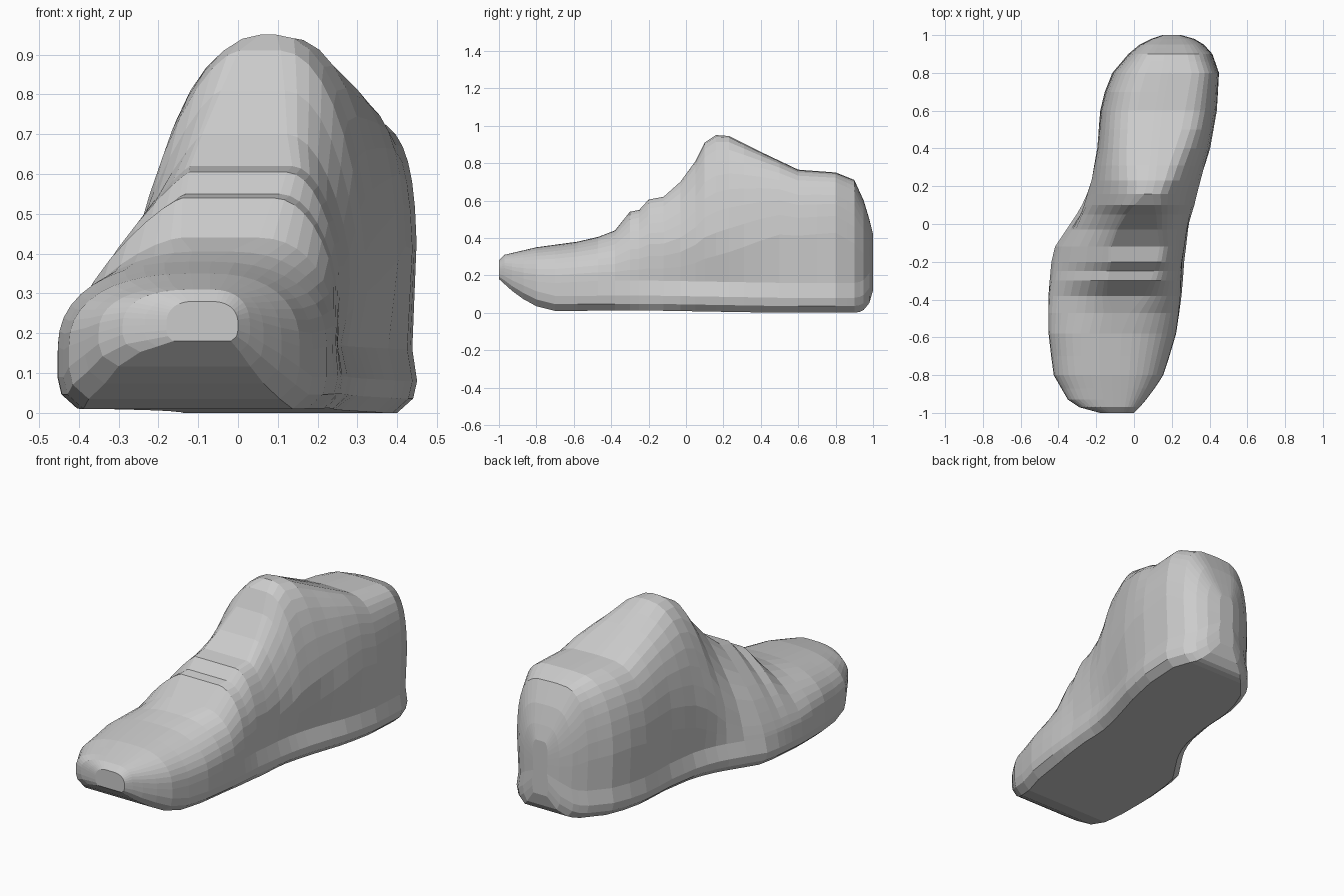
import bpy, bmesh
from math import sin, cos, pi, exp

if "Cube" in bpy.data.objects:
    bpy.data.objects.remove(bpy.data.objects["Cube"])

# Shoe outline curves as (y, value) points running from toe to heel
LEFT = [(-1, -.18), (-.97, -.29), (-.93, -.35), (-.8, -.425), (-.6, -.452), (-.4, -.455),
        (-.2, -.44), (-.1, -.42), (0, -.345), (.1, -.29), (.2, -.245), (.4, -.2), (.6, -.18),
        (.7, -.155), (.8, -.115), (.9, -.03), (.95, .03), (.98, .09), (1, .15)]
RIGHT = [(-1, 0), (-.97, .03), (-.9, .09), (-.8, .155), (-.6, .22), (-.4, .25), (-.2, .27),
         (0, .305), (.2, .355), (.4, .405), (.6, .44), (.8, .45), (.9, .415),
         (.95, .37), (.98, .32), (1, .25)]
TOP = [(-1, .28), (-.97, .31), (-.8, .35), (-.58, .38), (-.45, .41), (-.38, .44), (-.3, .54),
       (-.25, .55), (-.2, .605), (-.12, .62), (-.03, .7), (.05, .81), (.1, .91), (.16, .95),
       (.23, .945), (.4, .86), (.6, .765), (.8, .75), (.9, .71), (.95, .6), (.98, .5), (1, .42)]
BOTTOM = [(-1, .18), (-.9, .09), (-.8, .035), (-.7, .01), (-.2, .012), (.5, 0), (.92, 0),
          (.96, .02), (.985, .06), (1, .12)]
# Middle of the top, half width of its flat part, and squareness of each shoulder
CREST = [(-1, -.09), (-.6, -.1), (-.2, 0), (0, .02), (.2, .09), (.6, .13), (1, .2)]
FLAT = [(-1, .02), (-.5, .03), (-.36, .11), (-.1, .13), (.05, .08), (.16, .02), (1, .02)]
ROUND_LEFT = [(-1, 2.4), (-.55, 2.2), (-.35, 1.35), (-.2, 1.2), (0, 1.2), (.1, 1.6), (.2, 2.1),
              (.4, 2.9), (.7, 3.4), (1, 3)]
ROUND_RIGHT = [(-1, 2.4), (-.5, 2.3), (-.3, 2), (0, 1.9), (.2, 2.2), (.35, 2.9), (.5, 4),
               (.8, 4.7), (1, 3)]
STATIONS = [-1, -.985, -.97, -.93, -.87, -.8, -.7, -.58, -.47, -.38, -.3, -.25, -.2, -.12, -.03,
            .05, .1, .16, .23, .31, .4, .5, .6, .7, .8, .86, .9, .93, .95, .98, 1]


def at(curve, y):
    for (a, p), (b, q) in zip(curve, curve[1:]):
        if y <= b:
            return p + (q - p) * (y - a) / (b - a)
    return curve[-1][1]


def half(side, shoulder, sign, y, steps=10):
    """One side of a cross-section, from sole edge up to the flat top."""
    top, low, edge = at(TOP, y), at(BOTTOM, y), at(side, y)
    start = at(CREST, y) + sign * min(at(FLAT, y), abs(edge - at(CREST, y)) * .5)
    reach, n, height = edge - start, at(shoulder, y), top - low
    inset = sign * min(.05, abs(reach) * .25)
    waist = sign * (.035 if sign > 0 else .025) * exp(-((y - .15) / .28) ** 2)
    groove = sign * .012 * min(1, max(0, (y + .5) / .3))
    rim, wall = low + min(.08, height * .28), low + min(.16, height * .42)
    pts = [(edge - inset - waist * .6, low),
           (edge - inset * .2 - waist * .6, low + (rim - low) * .45),
           (edge - waist * .6, rim)]
    for i in range(steps + 1):
        t = pi / 2 * i / steps
        c = cos(t) if i < steps else 0
        z = wall + (top - wall) * sin(t) ** (2 / n)
        fade = min(1, max(0, (.38 - z) / .2))
        pts.append((start + reach * c ** (2 / n) - (waist + groove) * fade, z))
    return pts


# Shoe body: lofted cross-sections
bm = bmesh.new()
rings = []
for y in STATIONS:
    left, right = half(LEFT, ROUND_LEFT, -1, y), half(RIGHT, ROUND_RIGHT, 1, y)
    rings.append([bm.verts.new((x, y, z)) for x, z in right + left[::-1]])
for a, b in zip(rings, rings[1:]):
    for i in range(len(a)):
        j = (i + 1) % len(a)
        bm.faces.new((a[i], a[j], b[j], b[i]))
# Toe and heel ends
bm.faces.new(rings[0])
bm.faces.new(rings[-1])
bmesh.ops.recalc_face_normals(bm, faces=bm.faces)
mesh = bpy.data.meshes.new("shoe_body")
bm.to_mesh(mesh)
bm.free()
bpy.context.collection.objects.link(bpy.data.objects.new("shoe_body", mesh))
